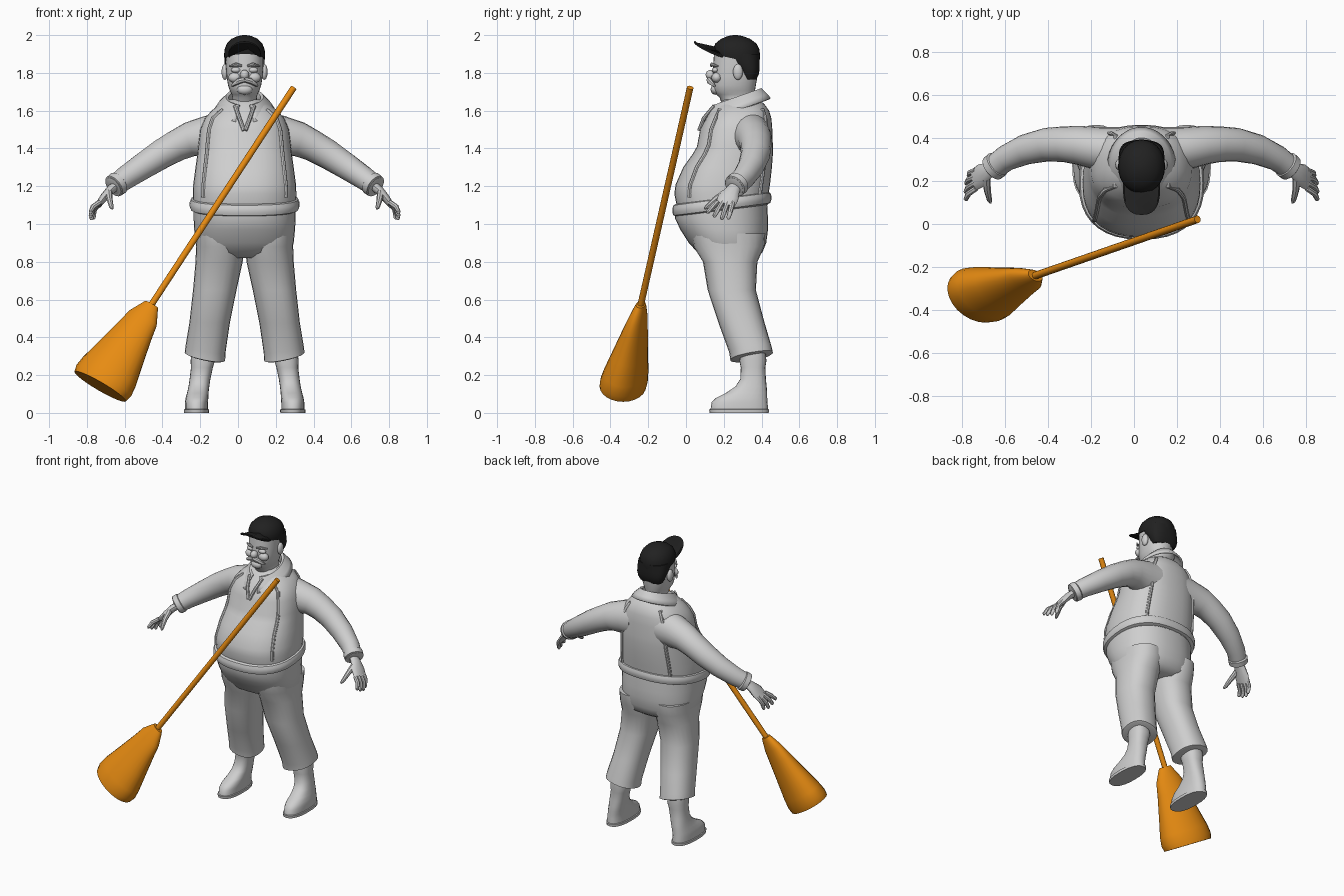
import bpy, bmesh, math
from mathutils import Vector

X = 0.035  # centre line of the figure


def material(name, rgb):
    m = bpy.data.materials.new(name)
    m.diffuse_color = (*rgb, 1)
    return m


GREY = material("light_grey", (0.62, 0.62, 0.62))
BLACK = material("black", (0.015, 0.015, 0.015))
ORANGE = material("orange", (0.8, 0.26, 0.006))


def skin(name, rings, mat, closed=True, cap=True):
    """Bridge rings of points into a mesh object."""
    bm = bmesh.new()
    vs = [[bm.verts.new(p) for p in r] for r in rings]
    n = len(vs[0])
    for a, b in zip(vs, vs[1:]):
        for i in range(n if closed else n - 1):
            j = (i + 1) % n
            bm.faces.new((a[i], a[j], b[j], b[i]))
    if cap and closed:
        bm.faces.new(vs[0])
        bm.faces.new(vs[-1])
    bmesh.ops.recalc_face_normals(bm, faces=bm.faces)
    me = bpy.data.meshes.new(name)
    bm.to_mesh(me)
    bm.free()
    me.materials.append(mat)
    ob = bpy.data.objects.new(name, me)
    bpy.context.collection.objects.link(ob)
    return ob


def loft(name, rows, mat, p=2.0, n=28, bend=None, gap=None):
    """Stack superellipse rings: (z, centre x, half width, front y, back y)."""
    rings = []
    for z, cx, hw, yf, yb in rows:
        ring = []
        for i in range(n):
            if gap is None:
                a = 2 * math.pi * i / n
            else:
                a = -math.pi / 2 + gap + (2 * math.pi - 2 * gap) * i / (n - 1)
            c, s = math.cos(a), math.sin(a)
            v = Vector((cx + hw * math.copysign(abs(c) ** (2 / p), c),
                        (yf + yb) / 2 + (yb - yf) / 2 * math.copysign(abs(s) ** (2 / p), s), z))
            if bend:
                v.z += bend(v)
            ring.append(v)
        rings.append(ring)
    return skin(name, rings, mat, gap is None)


def tube(name, pts, radii, mat, up=(0, 0, 1), n=12):
    """Sweep an ellipse along points; each radius is (along up, across)."""
    pts = [Vector(q) for q in pts]
    rings = []
    for i, c in enumerate(pts):
        t = (pts[min(i + 1, len(pts) - 1)] - pts[max(i - 1, 0)]).normalized()
        a = Vector(up)
        a = (a - t * a.dot(t)).normalized()
        b = t.cross(a)
        r = radii[i] if isinstance(radii, list) else radii
        ra, rb = r if isinstance(r, tuple) else (r, r)
        rings.append([c + a * ra * math.cos(k * 2 * math.pi / n) + b * rb * math.sin(k * 2 * math.pi / n)
                      for k in range(n)])
    return skin(name, rings, mat)


def ball(name, loc, scale, mat):
    bpy.ops.mesh.primitive_uv_sphere_add(segments=16, ring_count=10, location=loc)
    ob = bpy.context.object
    ob.name = name
    ob.scale = scale
    ob.data.materials.append(mat)


# Shirt and vest body
P = 2.4
TORSO = [(1.10, .272, -.05, .43), (1.16, .274, -.062, .437), (1.21, .272, -.055, .445),
         (1.30, .26, -.015, .455), (1.37, .25, .035, .46), (1.41, .246, .058, .46),
         (1.50, .235, .075, .457), (1.56, .21, .105, .452), (1.60, .175, .14, .44),
         (1.635, .13, .17, .415), (1.66, .08, .20, .38)]
loft("torso", [(z, X, *r) for z, *r in TORSO], GREY, P, 36)


def on_torso(z, ratio, back):
    """Point on the torso surface at a height and sideways ratio."""
    for a, b in zip(TORSO, TORSO[1:]):
        if a[0] <= z <= b[0]:
            k = (z - a[0]) / (b[0] - a[0])
            hw, yf, yb = (a[i] + (b[i] - a[i]) * k for i in (1, 2, 3))
            d = (yb - yf) / 2 * (1 - abs(ratio) ** P) ** (1 / P)
            return X + hw * ratio, (yf + yb) / 2 + (d if back else -d), z


# Waistband, tilted up toward the back
loft("waistband", [(1.07, X, .265, -.045, .425), (1.078, X, .285, -.066, .446),
                   (1.095, X, .291, -.072, .452), (1.115, X, .291, -.072, .452),
                   (1.132, X, .284, -.066, .446), (1.14, X, .262, -.045, .425)],
     GREY, P, 36, bend=lambda v: (v.y - .19) * .13)

# Trouser seat
loft("trouser_seat", [(1.10, X, .27, -.055, .43), (1.03, X, .27, -.058, .434), (.97, X, .267, -.03, .434),
                      (.90, X, .26, .015, .425), (.85, X, .235, .06, .405), (.82, X, .16, .12, .36)],
     GREY, 2.3, 36)

# Collar, folded outward and open at the front
collar = loft("collar", [(1.63, X, .078, .165, .37), (1.69, X, .085, .155, .385), (1.695, X, .10, .14, .40),
                         (1.655, X, .14, .11, .43), (1.625, X, .16, .085, .45)],
              GREY, 2.0, 32, bend=lambda v: (v.y - .33) * .35, gap=.3)
mod = collar.modifiers.new("thickness", "SOLIDIFY")
mod.thickness = .012

for s, side in ((-1, "left"), (1, "right")):
    def m(u, y, z):
        return X + s * u, y, z

    # Trouser leg with slanted hem
    loft(side + "_trouser_leg",
         [(z, X + s * u, hw, yf, yb) for z, u, hw, yf, yb in
          ((.95, .135, .125, .03, .42), (.88, .13, .127, .04, .415), (.80, .135, .125, .09, .378),
           (.65, .158, .115, .115, .37), (.48, .185, .107, .172, .415), (.34, .207, .106, .228, .452),
           (.30, .21, .107, .235, .46), (.295, .21, .095, .25, .45))],
         GREY, 2.3, 24, bend=lambda v: max(0, .5 - v.z) * ((v.y - .35) * .9 + (abs(v.x - X) - .21) * 1.0))

    # Boot with sole
    loft(side + "_boot",
         [(z, X + s * u, hw, yf, yb) for z, u, hw, yf, yb in
          ((0, .255, .066, .125, .438), (.018, .255, .067, .122, .44), (.02, .255, .061, .13, .434),
           (.055, .255, .061, .135, .432), (.08, .252, .06, .16, .43), (.105, .248, .057, .21, .43),
           (.14, .242, .055, .262, .427), (.18, .236, .055, .288, .423), (.24, .226, .058, .29, .42),
           (.275, .222, .064, .283, .426), (.33, .22, .06, .29, .42))],
         GREY, 2.4, 24)

    # Sleeve, cuff
    tube(side + "_sleeve",
         [m(.11, .34, 1.47), m(.20, .35, 1.462), m(.29, .365, 1.448), m(.36, .37, 1.415), m(.44, .368, 1.37),
          m(.54, .345, 1.305), m(.63, .305, 1.245), m(.695, .255, 1.198)],
         [(.125, .11), (.11, .10), (.092, .09), (.083, .083), (.078, .078), (.07, .07), (.062, .06), (.055, .055)],
         GREY, n=20)
    tube(side + "_cuff", [m(.665, .28, 1.22), m(.67, .276, 1.216), m(.692, .258, 1.2), m(.697, .254, 1.196)],
         [.055, .064, .062, .04], GREY, n=20)

    # Hand
    tube(side + "_palm", [m(.68, .265, 1.205), m(.715, .245, 1.175), m(.745, .225, 1.14), m(.775, .205, 1.10)],
         [(.03, .025), (.04, .024), (.055, .022), (.052, .016)], GREY, (0, 1, 0))
    for i, (tu, ty, tz) in enumerate(((.815, .115, 1.055), (.815, .15, 1.035), (.812, .19, 1.022), (.80, .225, 1.025))):
        y0 = .165 + i * .028
        tube(f"{side}_finger_{i + 1}",
             [m(.768, y0, 1.115), m((.768 + tu) / 2 + .012, (y0 + ty) / 2, (1.115 + tz) / 2 + .005), m(tu, ty, tz + .008),
              m(tu, ty, tz)], [.014, .014, .011, .005], GREY, (0, 1, 0), 8)
    tube(side + "_thumb", [m(.72, .21, 1.165), m(.715, .155, 1.13), m(.705, .11, 1.09), m(.70, .097, 1.08)],
         [.02, .016, .012, .005], GREY, (1, 0, 0), 8)

    # Armhole piping from front waist over the shoulder to the back waist
    heights = (1.14, 1.2, 1.3, 1.37, 1.42, 1.5, 1.56, 1.6)
    tube(side + "_vest_piping",
         [on_torso(z, s * (.8 - .1 * (z > 1.58)), False) for z in heights]
         + [on_torso(z, s * .68, True) for z in reversed(heights)],
         .011, GREY, (1, 0, 0), 8)
    # Neck opening edge
    tube(side + "_neck_opening", [m(.05, .15, 1.625), m(.028, .095, 1.56), m(.004, .07, 1.495)],
         .011, GREY, (1, 0, 0), 8)

    # Facial features
    ball(side + "_ear", m(.104, .275, 1.805), (.018, .026, .042), GREY)
    ball(side + "_eyelid", m(.045, .155, 1.815), (.027, .018, .015), GREY)
    tube(side + "_eyebrow", [m(.015, .134, 1.837), m(.045, .136, 1.845), m(.08, .168, 1.835)],
         [.006, .01, .005], GREY, n=8)
    tube(side + "_moustache", [m(0, .122, 1.765), m(.03, .125, 1.757), m(.06, .143, 1.738), m(.07, .155, 1.73)],
         [.014, .016, .01, .003], GREY, n=8)
    ball(side + "_cheek", m(.05, .163, 1.775), (.036, .028, .028), GREY)

# Head and neck
loft("head", [(z, X, hw, yf, yb) for z, hw, yf, yb in
              ((1.60, .07, .20, .36), (1.67, .064, .178, .36), (1.685, .068, .16, .36), (1.705, .078, .143, .365),
               (1.735, .088, .138, .37), (1.78, .095, .14, .378), (1.83, .099, .143, .38), (1.90, .10, .148, .38))],
     GREY, 2.2)
ball("nose", (X, .13, 1.79), (.024, .026, .026), GREY)
ball("chin", (X, .158, 1.712), (.042, .028, .028), GREY)

# Hair behind the ears, cap and peak
loft("hair", [(1.765, X, .08, .30, .372), (1.79, X, .094, .285, .385), (1.82, X, .102, .27, .39),
              (1.85, X, .106, .235, .39), (1.90, X, .106, .18, .39)], BLACK, 2.5)
loft("cap", [(1.865, X, .107, .148, .39), (1.89, X, .109, .145, .392), (1.925, X, .106, .143, .389),
             (1.955, X, .094, .155, .373), (1.98, X, .07, .185, .34), (1.995, X, .036, .222, .30),
             (2.0, X, .01, .25, .27)], BLACK, 2.1, bend=lambda v: max(0, .3 - v.y) * max(0, 1.92 - v.z) * 4)
loft("cap_peak", [(1.908, X, .082, .047, .28), (1.912, X, .086, .042, .285), (1.92, X, .086, .042, .285),
                  (1.924, X, .08, .05, .28)], BLACK, 2.5,
     bend=lambda v: (.16 - min(v.y, .19)) * .40 - (v.x - X) ** 2 * 2.5)

# Broom handle and fan-shaped head
top, neck, end = Vector((.295, .022, 1.722)), Vector((-.46, -.24, .57)), Vector((-.73, -.335, .14))
tube("broom_handle", [top, neck, neck.lerp(end, .15)], .0175, ORANGE, n=12)
profile = [(-.01, .04, .024), (.03, .052, .03), (.16, .088, .045), (.32, .104, .062), (.6, .138, .09),
           (.82, .166, .112), (.93, .173, .12), (1.0, .162, .118)]
tube("broom_head", [neck.lerp(end, k) for k, _, _ in profile], [(w, t) for _, w, t in profile],
     ORANGE, (.135, -.06, -.072), 24)

# Smooth shading with sharp edges kept
bpy.ops.object.select_all(action="SELECT")
bpy.context.view_layer.objects.active = collar
bpy.ops.object.shade_smooth_by_angle(angle=math.radians(40))
